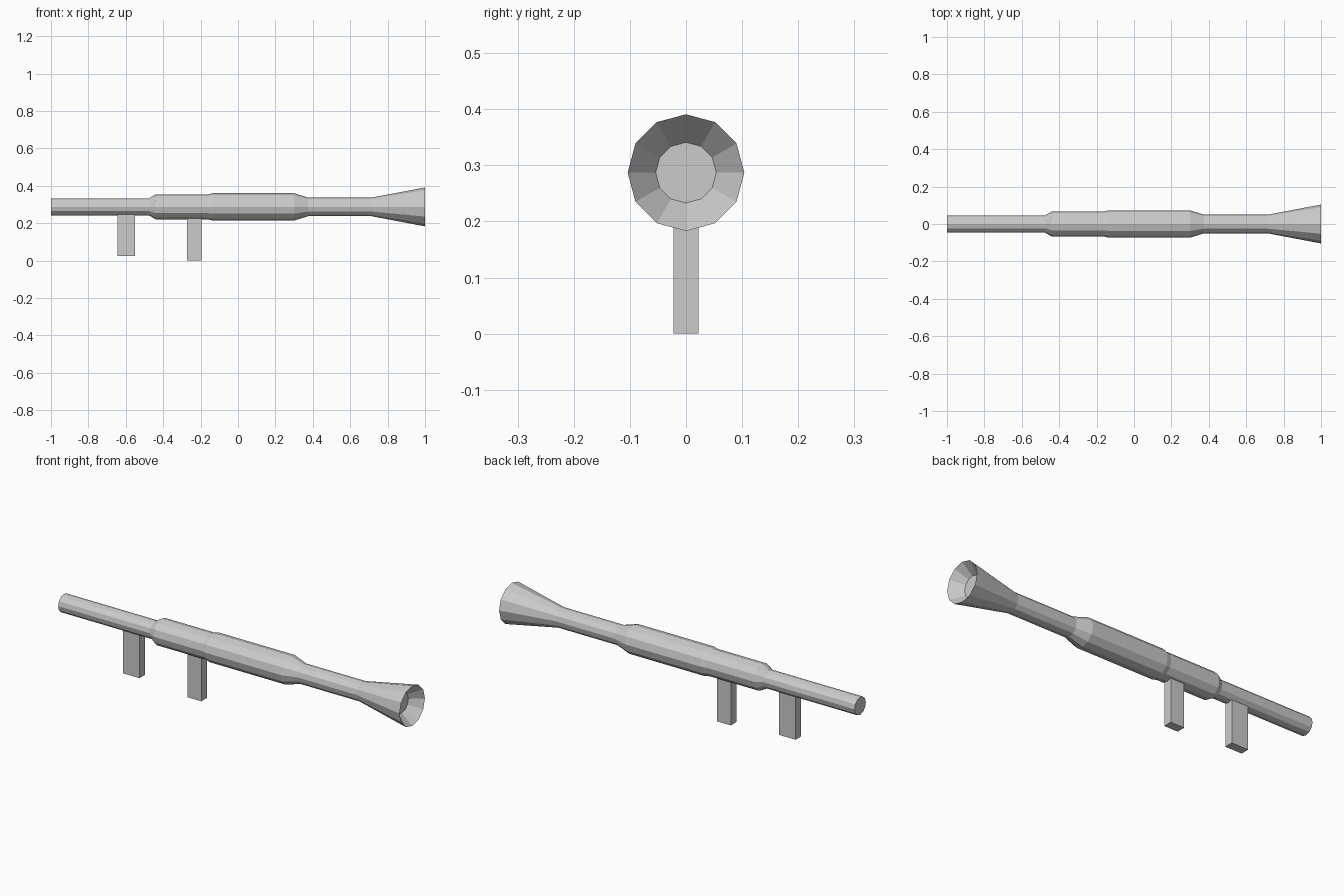
import bpy, bmesh
from math import sin, cos, pi

if "Cube" in bpy.data.objects:
    bpy.data.objects.remove(bpy.data.objects["Cube"])

AXIS_Z = 0.287
SIDES = 12


def make_object(name, bm):
    bmesh.ops.recalc_face_normals(bm, faces=bm.faces)
    mesh = bpy.data.meshes.new(name)
    bm.to_mesh(mesh)
    bm.free()
    obj = bpy.data.objects.new(name, mesh)
    bpy.context.collection.objects.link(obj)
    return obj


def lathe_x(name, profile):
    """Faceted solid around the long axis from (x, radius) points, capped at both ends."""
    bm = bmesh.new()
    rings = [[bm.verts.new((x, r * sin(2 * pi * i / SIDES), AXIS_Z + r * cos(2 * pi * i / SIDES)))
              for i in range(SIDES)] for x, r in profile]
    for a, b in zip(rings, rings[1:]):
        for i in range(SIDES):
            j = (i + 1) % SIDES
            bm.faces.new((a[i], a[j], b[j], b[i]))
    bm.faces.new(rings[0])
    bm.faces.new(rings[-1])
    return make_object(name, bm)


def box(name, x0, x1, half_y, z0, z1):
    bm = bmesh.new()
    bmesh.ops.create_cube(bm, size=1)
    bmesh.ops.scale(bm, vec=(x1 - x0, 2 * half_y, z1 - z0), verts=bm.verts)
    bmesh.ops.translate(bm, vec=((x0 + x1) / 2, 0, (z0 + z1) / 2), verts=bm.verts)
    return make_object(name, bm)


# Launch tube: thin muzzle, thick sleeve, narrow neck, flared bell with recessed end
lathe_x("tube", [
    (-1.0, 0.046), (-0.475, 0.046), (-0.44, 0.067), (-0.16, 0.067), (-0.135, 0.073),
    (0.30, 0.073), (0.375, 0.05), (0.715, 0.05), (1.0, 0.104), (0.94, 0.054),
])

# Two grips below the tube
box("front_grip", -0.645, -0.55, 0.0225, 0.025, 0.26)
box("rear_grip", -0.273, -0.195, 0.0225, 0.0, 0.24)
